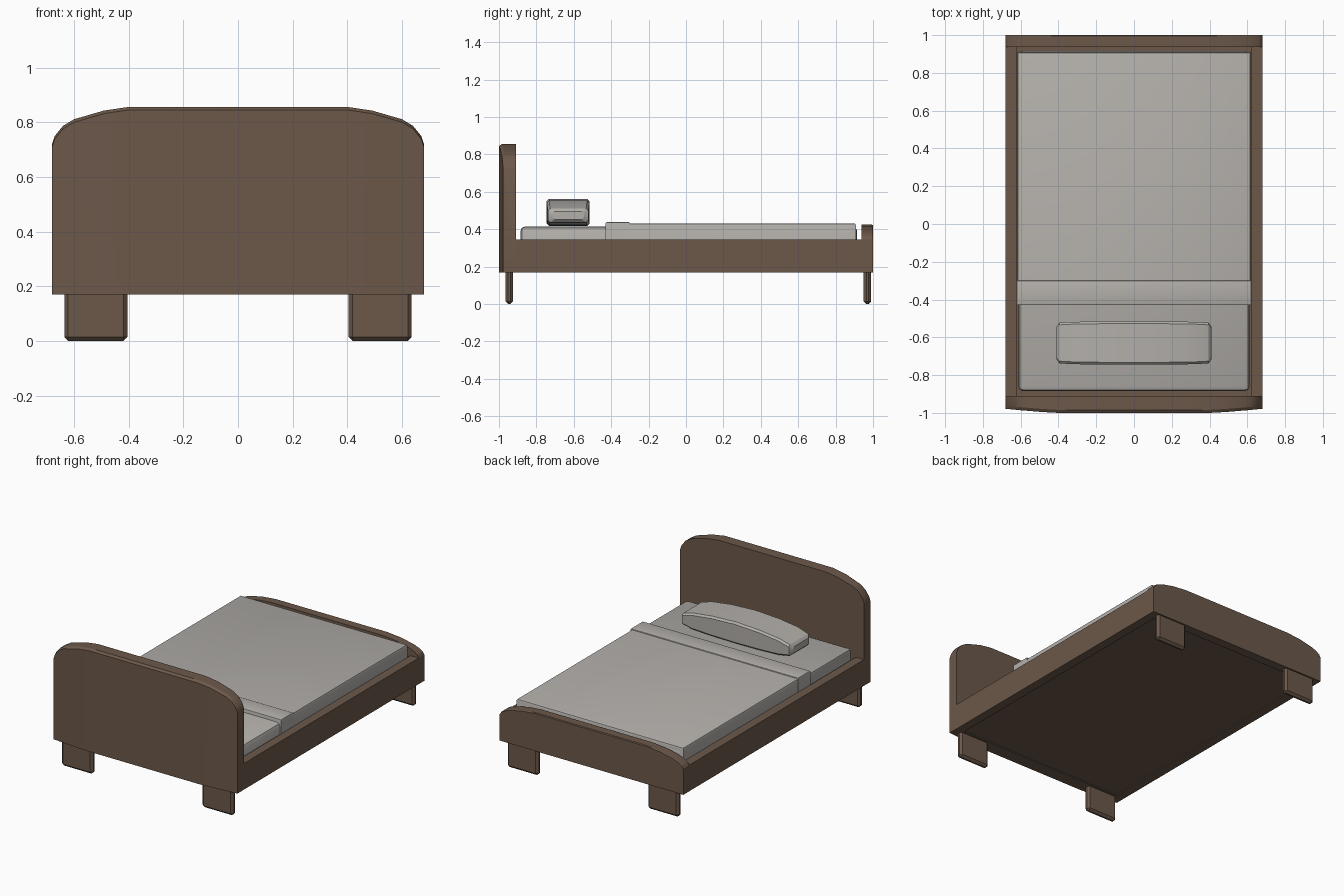
import bpy, bmesh, math
from mathutils import Vector

if "Cube" in bpy.data.objects:
    bpy.data.objects.remove(bpy.data.objects["Cube"])


def material(name, rgb):
    m = bpy.data.materials.new(name)
    m.diffuse_color = (*rgb, 1)
    m.use_nodes = True
    m.node_tree.nodes["Principled BSDF"].inputs["Base Color"].default_value = m.diffuse_color
    return m


WOOD = material("brown wood", (0.15, 0.098, 0.068))
CLOTH = material("grey linen", (0.45, 0.43, 0.405))


def finish(bm, name, mat):
    bmesh.ops.recalc_face_normals(bm, faces=bm.faces)
    me = bpy.data.meshes.new(name)
    bm.to_mesh(me)
    bm.free()
    ob = bpy.data.objects.new(name, me)
    bpy.context.collection.objects.link(ob)
    me.materials.append(mat)
    bpy.ops.object.select_all(action='DESELECT')
    ob.select_set(True)
    bpy.context.view_layer.objects.active = ob
    bpy.ops.object.shade_smooth_by_angle(angle=math.radians(25))
    return ob


def box(name, lo, hi, mat, bevel=0.0, pick=None, seg=2):
    """Box from two corners; bevels the edges whose midpoint passes pick."""
    bm = bmesh.new()
    bmesh.ops.create_cube(bm, size=1)
    for v in bm.verts:
        v.co = Vector([lo[i] + (v.co[i] + 0.5) * (hi[i] - lo[i]) for i in range(3)])
    if bevel:
        edges = [e for e in bm.edges
                 if pick is None or pick((e.verts[0].co + e.verts[1].co) / 2)]
        bmesh.ops.bevel(bm, geom=edges, offset=bevel, segments=seg,
                        profile=0.5, affect='EDGES')
    return finish(bm, name, mat)


def loft(name, rings, mat):
    """Skin a row of equal-length rings and cap both ends."""
    bm = bmesh.new()
    rows = [[bm.verts.new(p) for p in r] for r in rings]
    n = len(rows[0])
    for a, b in zip(rows, rows[1:]):
        for i in range(n):
            bm.faces.new((a[i], a[(i + 1) % n], b[(i + 1) % n], b[i]))
    bm.faces.new(rows[0])
    bm.faces.new(rows[-1])
    return finish(bm, name, mat)


def board(name, half, inner, z0, bevel):
    """Rounded end board; half lists (x, top z, outer y) from side to middle."""
    cols = [(-x, z, y) for x, z, y in half] + [(x, z, y) for x, z, y in reversed(half)]
    rings = []
    for x, z, y in cols:
        step = bevel if inner > y else -bevel
        rings.append([(x, y, z0), (x, y, z - bevel * 0.7), (x, y + step, z),
                      (x, inner, z), (x, inner, z0)])
    return loft(name, rings, WOOD)


# Headboard with rounded shoulders and a gently bowed face
board("headboard",
      [(0.68, 0.72, -0.978), (0.67, 0.75, -0.979), (0.64, 0.787, -0.982),
       (0.60, 0.811, -0.986), (0.49, 0.843, -0.995), (0.40, 0.856, -1.0)],
      -0.91, 0.17, 0.016)

# Low footboard with an arched top
board("footboard",
      [(0.68, 0.345, 1.0), (0.67, 0.363, 1.0), (0.645, 0.381, 1.0),
       (0.60, 0.397, 1.0), (0.51, 0.416, 1.0), (0.41, 0.425, 1.0)],
      0.938, 0.17, 0.006)

# Side rails and legs
for s, side in ((-1, "left"), (1, "right")):
    xs = sorted((s * 0.62, s * 0.68))
    box(side + "_rail", (xs[0], -0.975, 0.17), (xs[1], 0.998, 0.345), WOOD)
    xl = sorted((s * 0.405, s * 0.635))
    for y, end in ((-0.945, "head"), (0.97, "foot")):
        box(f"{side}_{end}_leg", (xl[0], y - 0.02, 0), (xl[1], y + 0.02, 0.2),
            WOOD, 0.014, lambda c: c.z < 0.15 or abs(c.z - 0.1) < 0.01, 1)

# Base panel under the mattress
box("bed_base", (-0.65, -0.95, 0.176), (0.65, 0.97, 0.23), WOOD)

# Mattress, blanket and folded blanket edge
box("mattress", (-0.612, -0.885, 0.22), (0.612, 0.915, 0.415), CLOTH, 0.025,
    lambda c: c.z > 0.3)
box("blanket", (-0.618, -0.42, 0.22), (0.618, 0.91, 0.432), CLOTH, 0.014,
    lambda c: c.z > 0.4 and (c.y > 0.8 or abs(c.x) > 0.5))
box("blanket_fold", (-0.621, -0.43, 0.22), (0.621, -0.30, 0.439), CLOTH, 0.008,
    lambda c: c.z > 0.4)

# Pillow: bevelled section swept along x, arched in the middle
rings = []
for x, lo, hi, w in ((-0.41, 0.452, 0.495, 0.085), (-0.395, 0.437, 0.512, 0.108),
                     (-0.32, 0.425, 0.535, 0.112), (-0.18, 0.42, 0.553, 0.114),
                     (0, 0.418, 0.562, 0.115), (0.18, 0.42, 0.553, 0.114),
                     (0.32, 0.425, 0.535, 0.112), (0.395, 0.437, 0.512, 0.108),
                     (0.41, 0.452, 0.495, 0.085)):
    b = 0.012
    sec = [(-w + b, lo), (w - b, lo), (w, lo + b), (w, hi - b),
           (w - b, hi), (-w + b, hi), (-w, hi - b), (-w, lo + b)]
    rings.append([(x, -0.63 + y, z) for y, z in sec])
loft("pillow", rings, CLOTH)
